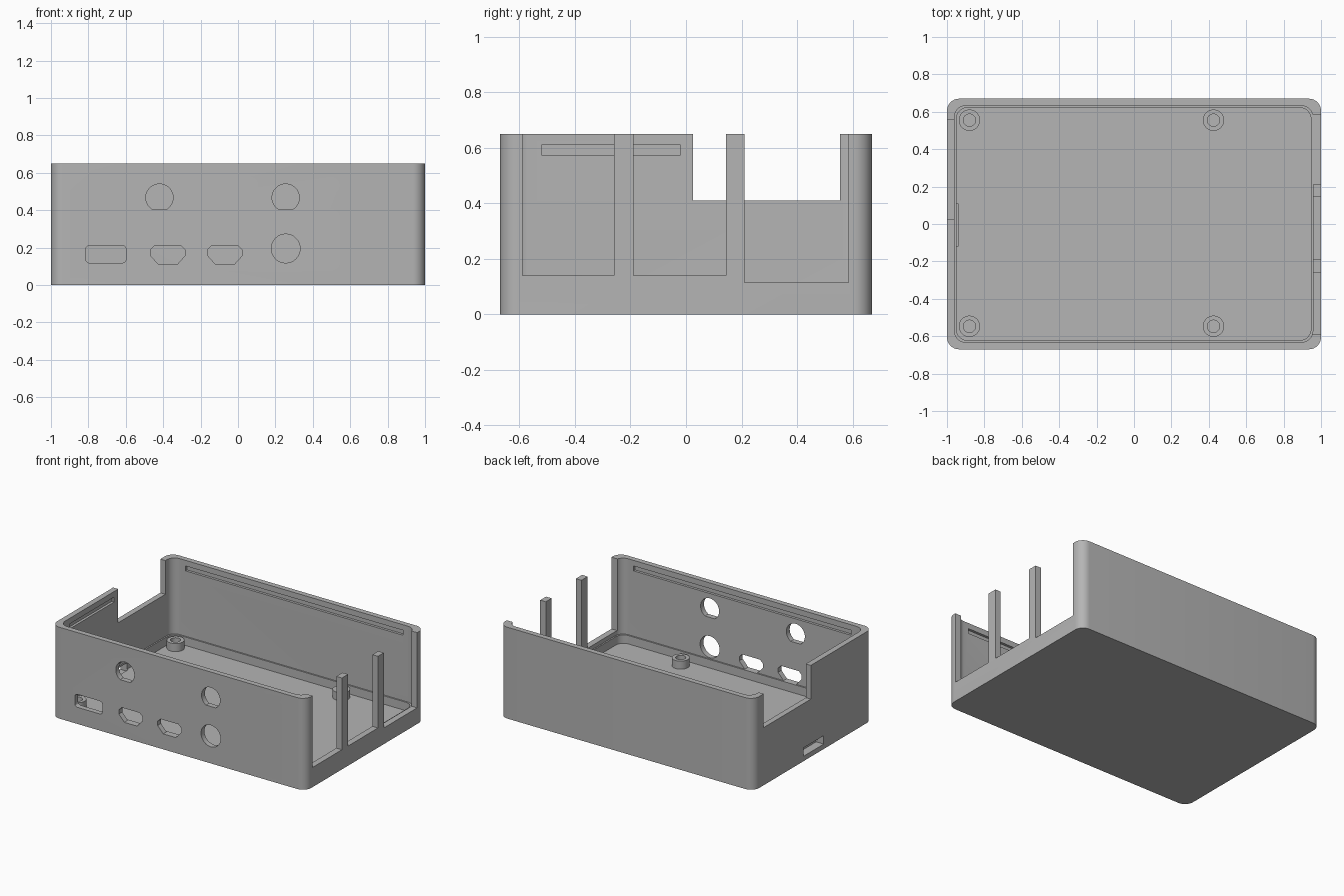
import bpy, bmesh, math
from mathutils import Vector

if "Cube" in bpy.data.objects:
    bpy.data.objects.remove(bpy.data.objects["Cube"])

grey = bpy.data.materials.new("plain grey")
grey.diffuse_color = (0.46, 0.46, 0.46, 1)
grey.use_nodes = True
grey.node_tree.nodes["Principled BSDF"].inputs["Base Color"].default_value = grey.diffuse_color


def prism(name, pts, axis, lo, hi):
    """Extrude a 2D outline along an axis; outline is (x,y), (x,z) or (y,z)."""
    def place(a, b, c):
        return {"z": (a, b, c), "y": (a, c, b), "x": (c, a, b)}[axis]
    bm = bmesh.new()
    face = bm.faces.new([bm.verts.new(place(a, b, lo)) for a, b in pts])
    ext = bmesh.ops.extrude_face_region(bm, geom=[face])["geom"]
    move = Vector(place(0, 0, hi - lo))
    bmesh.ops.translate(bm, vec=move, verts=[g for g in ext if isinstance(g, bmesh.types.BMVert)])
    bmesh.ops.recalc_face_normals(bm, faces=bm.faces)
    me = bpy.data.meshes.new(name)
    bm.to_mesh(me)
    bm.free()
    me.materials.append(grey)
    ob = bpy.data.objects.new(name, me)
    bpy.context.collection.objects.link(ob)
    return ob


def rect(x0, x1, y0, y1, r=0.0, n=8):
    """Rectangle outline with rounded corners."""
    if r == 0:
        return [(x0, y0), (x1, y0), (x1, y1), (x0, y1)]
    pts = []
    corners = [(x1 - r, y1 - r), (x0 + r, y1 - r), (x0 + r, y0 + r), (x1 - r, y0 + r)]
    for k, (cx, cy) in enumerate(corners):
        for i in range(n + 1):
            a = math.pi / 2 * (k + i / n)
            pts.append((cx + r * math.cos(a), cy + r * math.sin(a)))
    return pts


def circle(cx, cy, r, n=40, floor=-9):
    """Circle outline, optionally flattened at a lowest height."""
    pts = []
    for i in range(n):
        a = 2 * math.pi * (i + 0.5) / n
        y = cy + r * math.sin(a)
        if y >= floor:
            pts.append((cx + r * math.cos(a), y))
    return pts


def cut(ob, cutter):
    m = ob.modifiers.new("cut", "BOOLEAN")
    m.operation, m.solver, m.object = "DIFFERENCE", "EXACT", cutter
    bpy.context.view_layer.objects.active = ob
    bpy.ops.object.modifier_apply(modifier=m.name)
    bpy.data.objects.remove(cutter)


def smooth(ob):
    bpy.ops.object.select_all(action="DESELECT")
    ob.select_set(True)
    bpy.context.view_layer.objects.active = ob
    bpy.ops.object.shade_smooth_by_angle(angle=math.radians(30))


H, FLOOR = 0.65, 0.05

# Tray with a cavity that steps in slightly just above the floor
case = prism("case", rect(-1, 1, -0.67, 0.67, 0.065), "z", 0, H)
cut(case, prism("cavity", rect(-0.96, 0.956, -0.632, 0.632, 0.06), "z", 0.11, 1))
cut(case, prism("lower_cavity", rect(-0.95, 0.946, -0.622, 0.622, 0.06), "z", FLOOR, 0.2))

# Right wall: three tall openings that leave two slim posts
for y0, y1, z in [(-0.59, -0.26, 0.14), (-0.19, 0.145, 0.14), (0.21, 0.585, 0.115)]:
    cut(case, prism("opening", rect(y0, y1, z, 1), "x", 0.9, 1.1))

# Left wall: top notch and a low card slot
cut(case, prism("notch", rect(0.025, 0.555, 0.41, 1), "x", -1.1, -0.9))
cut(case, prism("card_slot", rect(-0.12, 0.11, 0.035, 0.095), "x", -1.1, -0.94))

# Front wall: round holes and sockets
for x in (-0.42, 0.255):
    cut(case, prism("button_hole", circle(x, 0.467, 0.073, floor=0.403), "y", -0.8, -0.55))
cut(case, prism("jack_hole", circle(0.255, 0.195, 0.077), "y", -0.8, -0.55))
cut(case, prism("wide_socket", rect(-0.815, -0.598, 0.118, 0.21, 0.02, 3), "y", -0.8, -0.55))
half = [(0.07, 0.21), (0.093, 0.188), (0.093, 0.158), (0.05, 0.11)]
outline = half + [(-x, z) for x, z in reversed(half)]
for cx in (-0.375, -0.07):
    cut(case, prism("socket", [(cx + x, z) for x, z in outline], "y", -0.8, -0.55))

# Lid grooves inside the front, back and left walls
for s in (-1, 1):
    a, b = sorted((s * 0.6, s * 0.65))
    cut(case, prism("groove", rect(-0.855, 0.855, 0.575, 0.61), "y", a, b))
cut(case, prism("left_groove", rect(-0.52, -0.02, 0.575, 0.61), "x", -0.978, -0.92))
smooth(case)

# Board standoffs with screw holes
for x in (-0.88, 0.425):
    for y in (-0.547, 0.555):
        post = prism("standoff", circle(x, y, 0.057, 32), "z", FLOOR - 0.005, 0.107)
        cut(post, prism("screw_hole", circle(x, y, 0.033, 32), "z", FLOOR, 0.2))
        smooth(post)
